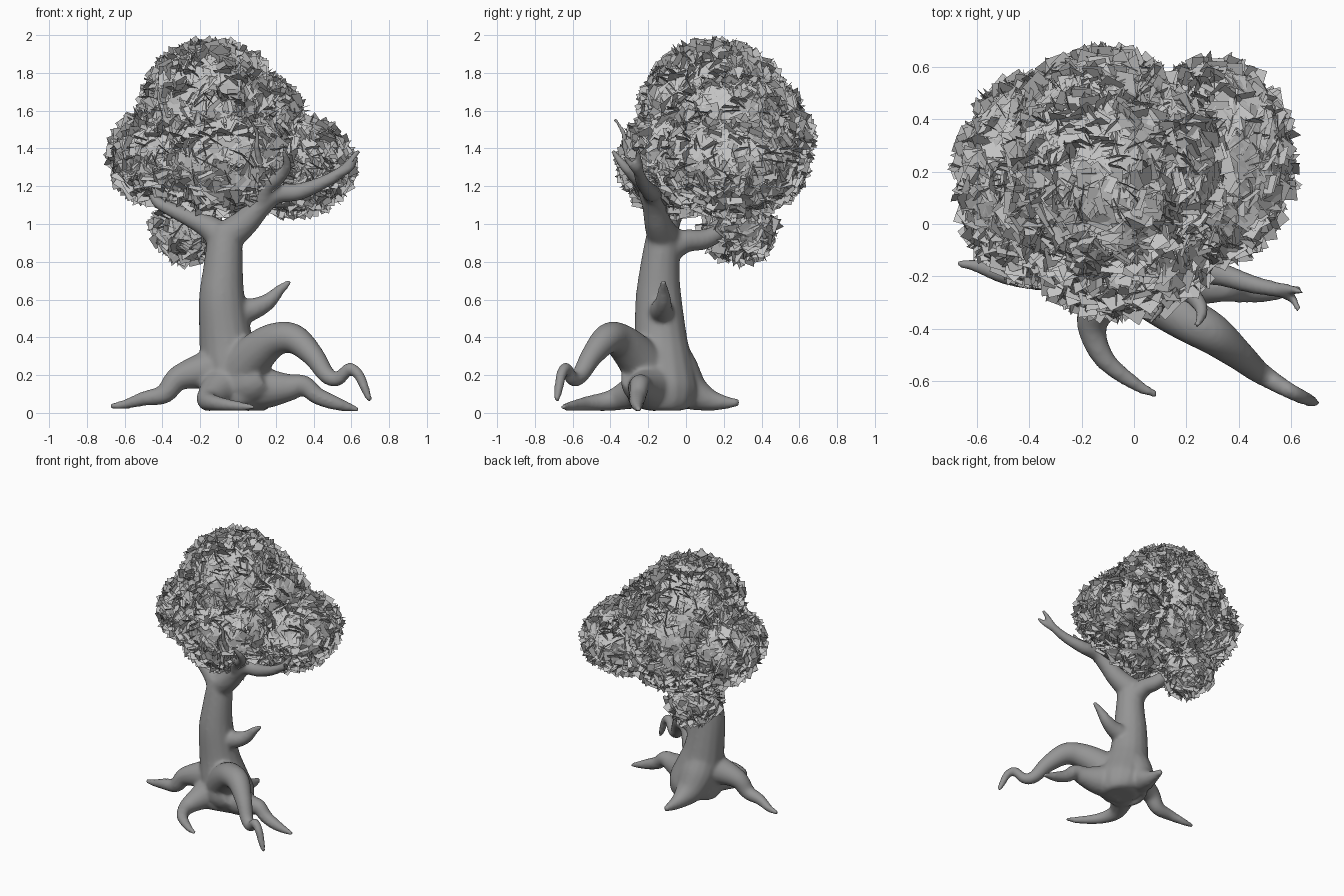
import bpy
import bmesh
import math
import random
from mathutils import Vector

random.seed(7)
cube = bpy.data.objects.get("Cube")
if cube:
    bpy.data.objects.remove(cube, do_unlink=True)


def make_material(name, color):
    mat = bpy.data.materials.new(name)
    mat.use_nodes = True
    mat.diffuse_color = color
    mat.node_tree.nodes["Principled BSDF"].inputs["Base Color"].default_value = color
    return mat


def make_object(name, bm, mat):
    mesh = bpy.data.meshes.new(name)
    bm.to_mesh(mesh)
    bm.free()
    mesh.materials.append(mat)
    obj = bpy.data.objects.new(name, mesh)
    bpy.context.collection.objects.link(obj)
    return obj


def spline(points, steps=6):
    """Catmull-Rom samples through (x, y, z, radius) points."""
    pts = [Vector(p) for p in points]
    pts = [pts[0] * 2 - pts[1]] + pts + [pts[-1] * 2 - pts[-2]]
    samples = []
    for a, b, c, d in zip(pts, pts[1:], pts[2:], pts[3:]):
        for i in range(steps):
            t = i / steps
            samples.append((b * 2 + (c - a) * t + (a * 2 - b * 5 + c * 4 - d) * t ** 2
                            + (b * 3 - a - c * 3 + d) * t ** 3) / 2)
    return samples + [pts[-2]]


def limb(bm, *points, sides=16):
    """Tapered round tube along a smooth path, never below the ground."""
    samples = spline(points)
    centers = [s.to_3d() for s in samples]
    last = len(samples) - 1
    tangent = (centers[1] - centers[0]).normalized()
    side = tangent.orthogonal().normalized()
    rings = []
    for i, s in enumerate(samples):
        new = (centers[min(i + 1, last)] - centers[max(i - 1, 0)]).normalized()
        side = tangent.rotation_difference(new) @ side
        tangent = new
        up = tangent.cross(side)
        ring = []
        for k in range(sides):
            ang = math.tau * k / sides
            co = centers[i] + (side * math.cos(ang) + up * math.sin(ang)) * (max(s.w, .008) + .004)
            co.z = max(co.z, 0)
            ring.append(bm.verts.new(co))
        rings.append(ring)
    for r, q in zip(rings, rings[1:]):
        for k in range(sides):
            n = (k + 1) % sides
            bm.faces.new((r[k], r[n], q[n], q[k]))
    bm.faces.new(rings[0][::-1])
    bm.faces.new(rings[-1])


bark = make_material("bark grey", (.3, .3, .3, 1))
leaf = make_material("leaf grey", (.55, .55, .55, 1))

bm = bmesh.new()
# Trunk with rounded underside
limb(bm, (.02, -.12, .015, .1), (.02, -.12, .05, .165), (0, -.125, .12, .185), (-.04, -.13, .27, .16),
     (-.065, -.135, .4, .137), (-.085, -.145, .6, .119), (-.08, -.14, .75, .103),
     (-.07, -.125, .9, .09), (-.06, -.12, .99, .075))
# Roots: right side, front curl, great front arch, left side, back
limb(bm, (-.08, -.14, .24, .12), (-.2, -.17, .22, .09), (-.32, -.19, .18, .062), (-.39, -.2, .1, .048),
     (-.5, -.19, .075, .035), (-.6, -.16, .045, .022), (-.68, -.15, .035, .01))
limb(bm, (-.06, -.18, .15, .13), (-.13, -.3, .1, .08), (-.16, -.4, .065, .052),
     (-.11, -.52, .05, .036), (.01, -.615, .035, .022), (.09, -.655, .03, .01))
limb(bm, (0, -.18, .2, .13), (.1, -.28, .32, .105), (.2, -.36, .39, .085), (.3, -.42, .39, .075),
     (.4, -.5, .3, .055), (.47, -.56, .2, .042), (.53, -.6, .18, .034), (.59, -.635, .235, .028),
     (.64, -.66, .2, .025), (.675, -.675, .12, .02), (.7, -.685, .06, .01))
limb(bm, (.06, -.17, .14, .13), (.17, -.21, .13, .1), (.27, -.235, .135, .07), (.35, -.245, .145, .05),
     (.42, -.255, .09, .042), (.52, -.26, .05, .033), (.64, -.25, .015, .01))
limb(bm, (-.07, -.12, .36, .11), (-.06, -.06, .22, .125), (-.05, .02, .12, .1), (-.035, .12, .07, .058),
     (-.025, .21, .055, .032), (-.02, .285, .055, .015))
# Web of bark under the great arch
limb(bm, (0, -.17, .16, .15), (.08, -.23, .17, .12), (.15, -.27, .2, .08))
# Broken stub on the trunk
limb(bm, (-.04, -.13, .52, .075), (.08, -.13, .55, .055), (.16, -.12, .59, .04),
     (.22, -.12, .65, .025), (.28, -.12, .7, .01))
# Side branch
limb(bm, (-.07, -.12, .91, .085), (-.15, -.1, .98, .062), (-.25, -.07, 1.03, .045),
     (-.36, -.04, 1.08, .034), (-.43, -.02, 1.12, .026), (-.47, 0, 1.19, .012))
# Back branch with its fork
limb(bm, (-.08, -.1, .87, .08), (-.1, 0, .91, .058), (-.13, .1, .92, .05),
     (-.16, .19, .97, .038), (-.18, .24, 1.06, .03), (-.19, .28, 1.14, .015))
limb(bm, (-.14, .14, .94, .04), (-.24, .27, 1.02, .03), (-.35, .38, 1.1, .022), (-.47, .46, 1.17, .01))
# Front branch with long arm and upright twigs
limb(bm, (-.06, -.12, .93, .085), (.04, -.15, 1.01, .068), (.12, -.17, 1.1, .058),
     (.2, -.18, 1.16, .05), (.32, -.19, 1.17, .042), (.45, -.23, 1.22, .032),
     (.55, -.25, 1.28, .025), (.6, -.25, 1.34, .016), (.64, -.26, 1.39, .01))
limb(bm, (.54, -.25, 1.27, .022), (.6, -.28, 1.3, .016), (.63, -.33, 1.36, .008))
limb(bm, (.12, -.17, 1.1, .055), (.15, -.22, 1.2, .045), (.22, -.27, 1.25, .032),
     (.26, -.33, 1.31, .022), (.24, -.39, 1.39, .01))
limb(bm, (.15, -.22, 1.2, .035), (.12, -.28, 1.3, .022), (.1, -.32, 1.4, .014),
     (.1, -.33, 1.48, .011), (.06, -.38, 1.56, .008))
bmesh.ops.recalc_face_normals(bm, faces=bm.faces)
tree = make_object("trunk_roots_and_branches", bm, bark)

# Fuse the limbs into one smooth skin
remesh = tree.modifiers.new("fuse", 'REMESH')
remesh.mode = 'VOXEL'
remesh.voxel_size = .012
remesh.use_smooth_shade = True
soften = tree.modifiers.new("soften", 'SMOOTH')
soften.factor = .5
soften.iterations = 9
bpy.context.view_layer.objects.active = tree
tree.select_set(True)
for mod in list(tree.modifiers):
    bpy.ops.object.modifier_apply(modifier=mod.name)
for poly in tree.data.polygons:
    poly.use_smooth = True

# Foliage clumps: name, center, radii
clumps = [
    ("top_foliage", (-.14, .15, 1.6), (.36, .38, .36)),
    ("right_foliage", (-.4, .17, 1.36), (.27, .38, .25)),
    ("front_foliage", (-.05, -.06, 1.33), (.37, .28, .28)),
    ("left_foliage", (.3, .24, 1.31), (.3, .38, .25)),
    ("back_foliage", (-.12, .36, 1.43), (.35, .29, .36)),
    ("upper_left_foliage", (.12, .22, 1.53), (.23, .29, .24)),
    ("low_back_foliage", (-.27, .28, .97), (.17, .19, .16)),
]


def inside(p, center, radii):
    return sum(((a - c) / r) ** 2 for a, c, r in zip(p, center, radii)) < .8


def random_vector():
    return Vector([random.gauss(0, 1) for _ in range(3)]).normalized()


# Square leaf cards over each clump, some lying flat and some standing on edge
for name, center, radii in clumps:
    bm = bmesh.new()
    area = 4 * math.pi * (sum(radii) / 3) ** 2
    for _ in range(int(area * 1000)):
        d = random_vector()
        p = Vector(c + a * r * random.uniform(.94, 1) for c, a, r in zip(center, d, radii))
        if any(inside(p, c, r) for n, c, r in clumps if n != name):
            continue
        out = Vector(a / r for a, r in zip(d, radii)).normalized()
        if random.random() < .35:
            normal = out.cross(random_vector()).normalized()
        else:
            normal = (out + random_vector() * random.uniform(.1, .6)).normalized()
        u = normal.cross(random_vector()).normalized()
        v = normal.cross(u)
        size = random.uniform(.032, .044)
        corners = [(-1, -1), (1, -1), (1, 1), (-1, 1)]
        bm.faces.new([bm.verts.new(p + (u * i + v * j) * size) for i, j in corners])
    make_object(name, bm, leaf)
